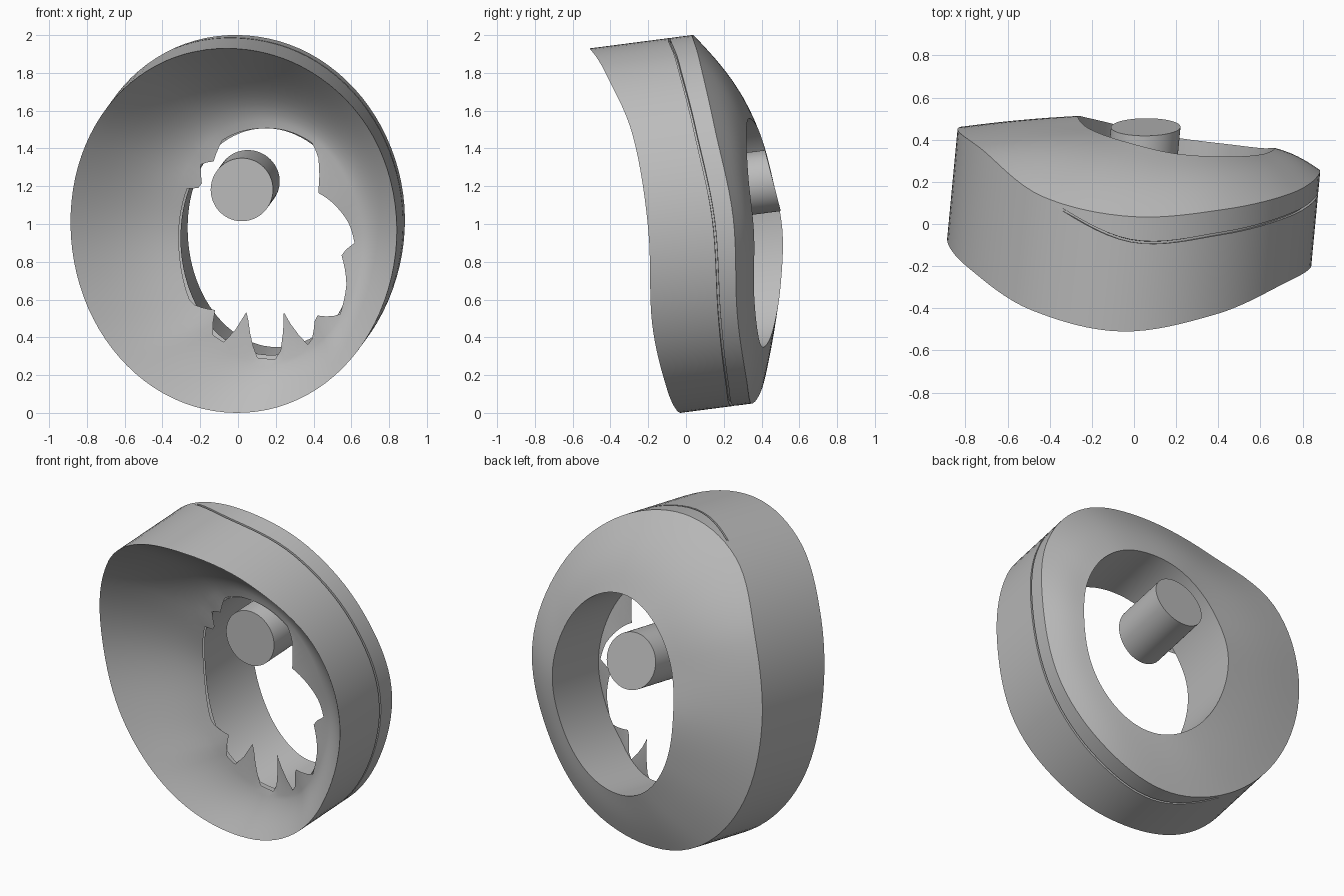
import bpy, bmesh, math

if "Cube" in bpy.data.objects:
    bpy.data.objects.remove(bpy.data.objects["Cube"])

N = 96
AXIS_X, AXIS_Z = 0.095, 0.13          # sideways and upward drift per unit of depth

grey = bpy.data.materials.new("plain grey")
grey.use_nodes = True
COLOUR = (0.5, 0.5, 0.5, 1)
grey.diffuse_color = COLOUR
grey.node_tree.nodes["Principled BSDF"].inputs["Base Color"].default_value = COLOUR

# Depths every 30 degrees, counter-clockwise from +x
RIM = [-.20, -.28, -.43, -.51, -.41, -.21, -.07, -.03, -.02, -.03, -.10, -.18]
GROOVE = [.14, .04, -.05, -.085, .12, .36, .45, .45, .41, .25, .21, .17]
EDGE = [.25, .15, .07, .035, .13, .36, .45, .46, .42, .35, .32, .27]
HOLE = [.36, .33, .32, .335, .39, .45, .51, .50, .46, .41, .38, .36]

# Ragged inner lip of the bowl: angle, scale of the hole
RAGGED = [(0, .97), (10, .93), (38, .72), (53, .95), (60, 1.01), (95, 1.0), (120, 1.02),
          (132, .92), (138, 1.02), (149, .86), (152, 1.02), (190, 1.02), (212, 1.04),
          (225, .86), (232, 1.04), (241, 1.02), (248, .65), (262, 1.03), (276, 1.03),
          (285, .64), (297, 1.02), (310, .82), (322, 1.02), (338, .95), (354, .82), (360, .97)]


def depth(table, t):
    """Smooth periodic interpolation of a depth table."""
    f = t / math.tau * 12
    i, u = int(f), f - int(f)
    a, b, c, d = (table[(i + k) % 12] for k in (-1, 0, 1, 2))
    return b + .5 * u * (c - a + u * (2 * a - 5 * b + 4 * c - d + u * (3 * (b - c) + d - a)))


def ragged(t):
    deg = math.degrees(t)
    for (a, p), (b, q) in zip(RAGGED, RAGGED[1:]):
        if a <= deg <= b:
            return p + (q - p) * (deg - a) / (b - a)
    return 1


def wall_pt(t, y, inset=0):
    k = 1 - inset
    return (-.01 + .87 * k * math.cos(t) + AXIS_X * y, y,
            1 + .996 * k * math.sin(t) + AXIS_Z * y)


def hole_pt(t, y, k=1):
    return (.16 + .475 * k * math.cos(t) + AXIS_X * y, y,
            .905 + .61 * k * math.sin(t) + AXIS_Z * y)


def blend(p, q, s, sy):
    return (p[0] + (q[0] - p[0]) * s, p[1] + (q[1] - p[1]) * sy, p[2] + (q[2] - p[2]) * s)


def finish(bm, name, angle=35):
    bmesh.ops.recalc_face_normals(bm, faces=bm.faces)
    mesh = bpy.data.meshes.new(name)
    bm.to_mesh(mesh)
    bm.free()
    mesh.materials.append(grey)
    ob = bpy.data.objects.new(name, mesh)
    bpy.context.collection.objects.link(ob)
    bpy.ops.object.select_all(action="DESELECT")
    ob.select_set(True)
    bpy.context.view_layer.objects.active = ob
    bpy.ops.object.shade_smooth_by_angle(angle=math.radians(angle))
    return ob


def loft(name, rings, capped=False):
    """Skin a list of functions of the angle, each giving one closed ring."""
    bm = bmesh.new()
    loops = [[bm.verts.new(r(math.tau * i / N)) for i in range(N)] for r in rings]
    for a, b in zip(loops, loops[1:]):
        for i in range(N):
            j = (i + 1) % N
            bm.faces.new((a[i], a[j], b[j], b[i]))
    if capped:
        bm.faces.new(loops[0])
        bm.faces.new(loops[-1])
    return finish(bm, name)


def groove_y(t):
    return min(depth(GROOVE, t), depth(EDGE, t) - .014)


def groove_inset(t):
    # The groove fades out on the right-hand side of the model
    deg = math.degrees(t)
    return .02 if deg < 112 or deg > 250 else 0


def bowl_y(t):
    return max(depth(HOLE, t) - .4, depth(RIM, t) + .1)


def bowl_ring(s):
    return lambda t: blend(wall_pt(t, depth(RIM, t)), hole_pt(t, bowl_y(t)),
                           s, math.sin(s * math.pi / 2))


def dome_ring(s):
    return lambda t: blend(wall_pt(t, depth(EDGE, t)), hole_pt(t, depth(HOLE, t)),
                           s, s + .12 * math.sin(s * math.pi))


# Outer wall with the thin groove
loft("outer_wall", [
    lambda t: wall_pt(t, depth(RIM, t)),
    lambda t: wall_pt(t, groove_y(t)),
    lambda t: wall_pt(t, groove_y(t) + .001, groove_inset(t)),
    lambda t: wall_pt(t, groove_y(t) + .011, groove_inset(t)),
    lambda t: wall_pt(t, groove_y(t) + .012),
    lambda t: wall_pt(t, depth(EDGE, t))])

# Domed back
loft("back_dome", [dome_ring(i / 8) for i in range(9)])

# Hollow front ending in a ragged lip
loft("front_bowl", [bowl_ring(i / 10) for i in range(10)]
     + [lambda t: hole_pt(t, bowl_y(t), ragged(t))])

# Tube lining the opening
loft("opening_tube", [lambda t: hole_pt(t, depth(HOLE, t)), lambda t: hole_pt(t, bowl_y(t))])


# Floating peg with a slanted back end
def peg_ring(y, slant):
    def ring(t):
        x, z = .165 * math.cos(t), .167 * math.sin(t)
        yy = y - slant * z
        return (.012 + x + AXIS_X * yy, yy, 1.17 + z + AXIS_Z * yy)
    return ring


loft("centre_peg", [peg_ring(.09, 0), peg_ring(.46, .25)], capped=True)
